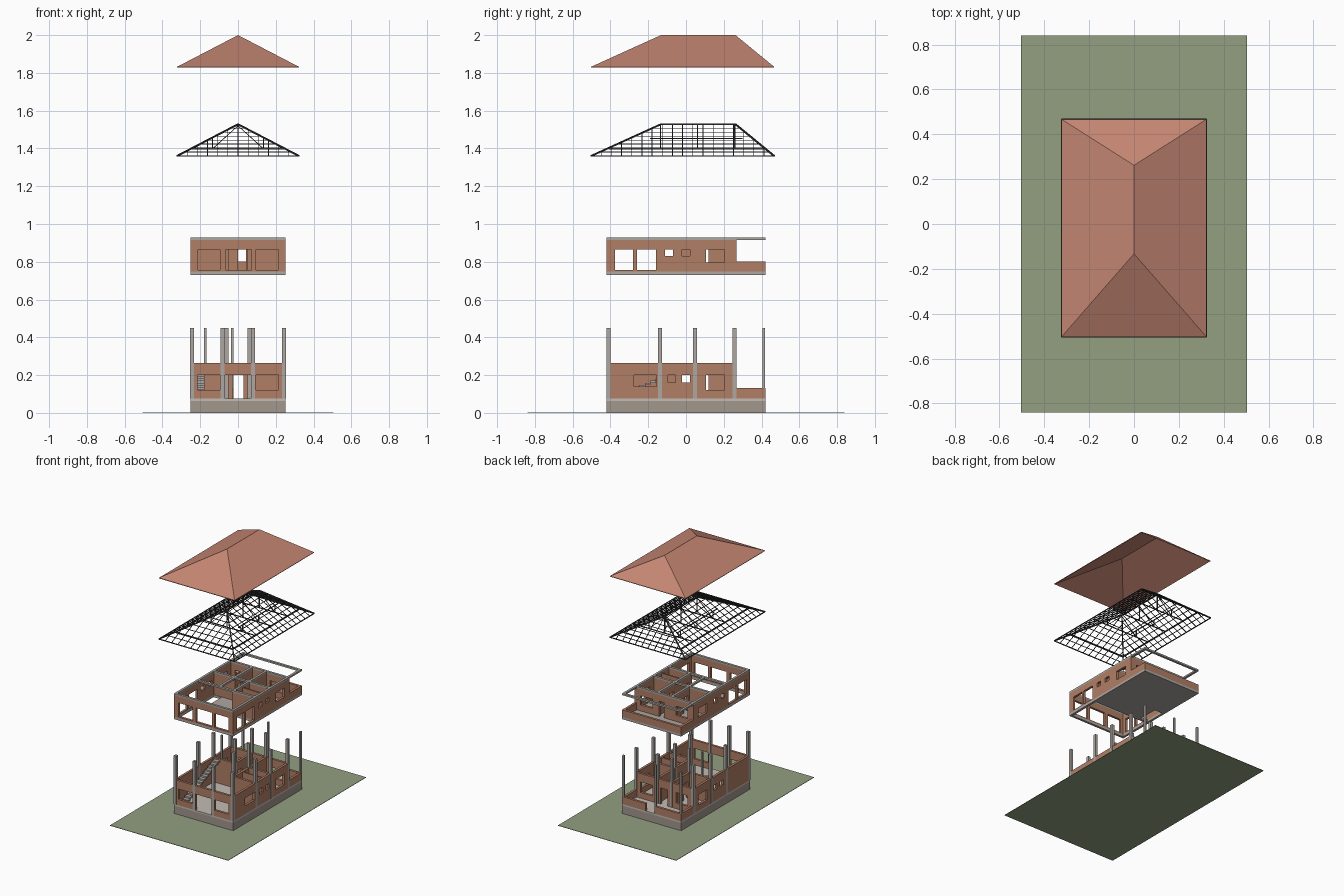
import bpy, bmesh
from mathutils import Vector

if "Cube" in bpy.data.objects:
    bpy.data.objects.remove(bpy.data.objects["Cube"])


def mat(name, r, g, b):
    m = bpy.data.materials.new(name)
    m.diffuse_color = (r, g, b, 1)
    m.use_nodes = True
    m.node_tree.nodes["Principled BSDF"].inputs["Base Color"].default_value = m.diffuse_color
    return m


BRICK = mat("brick", .44, .21, .13)
TILE = mat("roof_tile", .56, .24, .17)
GRASS = mat("grass", .29, .35, .22)
STONE = mat("stone", .36, .31, .27)
CONCRETE = mat("concrete", .42, .39, .36)
FLOOR = mat("floor", .55, .50, .46)
STEEL = mat("steel", .045, .045, .05)


def finish(bm, name, material):
    bmesh.ops.recalc_face_normals(bm, faces=bm.faces)
    me = bpy.data.meshes.new(name)
    bm.to_mesh(me)
    bm.free()
    ob = bpy.data.objects.new(name, me)
    me.materials.append(material)
    bpy.context.collection.objects.link(ob)
    return ob


def panel(bm, axis, pos, thick, rect, holes=()):
    """Slab across an axis, rect and holes are (u0, u1, v0, v1)."""
    us = sorted({c for r in (rect, *holes) for c in r[:2]})
    vs = sorted({c for r in (rect, *holes) for c in r[2:]})

    def point(u, v):
        w = pos - thick / 2
        return {'x': (w, u, v), 'y': (u, w, v), 'z': (u, v, w)}[axis]
    grid, faces = {}, []
    for a, b in zip(us, us[1:]):
        for c, d in zip(vs, vs[1:]):
            mu, mv = (a + b) / 2, (c + d) / 2
            if any(h[0] < mu < h[1] and h[2] < mv < h[3] for h in holes):
                continue
            corners = []
            for k in ((a, c), (b, c), (b, d), (a, d)):
                if k not in grid:
                    grid[k] = bm.verts.new(point(*k))
                corners.append(grid[k])
            faces.append(bm.faces.new(corners))
    ext = bmesh.ops.extrude_face_region(bm, geom=faces, use_keep_orig=True)
    move = Vector([thick if a == axis else 0 for a in 'xyz'])
    bmesh.ops.translate(bm, vec=move, verts=[
        v for v in ext['geom'] if isinstance(v, bmesh.types.BMVert)])


def box(bm, x0, x1, y0, y1, z0, z1):
    panel(bm, 'z', (z0 + z1) / 2, z1 - z0, (x0, x1, y0, y1))


def bar(bm, p, q, w=.004):
    p, q = Vector(p), Vector(q)
    d = q - p
    if d.length < .004:
        return
    rot = d.to_track_quat('Z', 'Y')
    new = bmesh.ops.create_cube(bm, size=1)['verts']
    for v in new:
        v.co = (p + q) / 2 + rot @ Vector((v.co.x * w, v.co.y * w, v.co.z * d.length))


T = .018                      # wall thickness
X, Y = .252, .42              # half footprint
XW, YW = X - T / 2, Y - T / 2
ROWS = (-.137, .048, .258)    # cross wall lines

# lawn, plinth and ground floor
bm = bmesh.new()
box(bm, -.505, .505, -.84, .84, 0, .003)
finish(bm, "lawn", GRASS)
bm = bmesh.new()
box(bm, -X, X, -Y, Y, .003, .063)
finish(bm, "plinth", STONE)
bm = bmesh.new()
box(bm, -X, X, -Y, Y, .063, .075)
finish(bm, "ground_floor_slab", FLOOR)

# ground storey walls
bm = bmesh.new()
z0, z1 = .075, .265
step = (.267, Y, .132, z1)
for s in (-1, 1):
    holes = [step, (-.095, -.055, .16, .2), (-.02, .02, .16, .2), (.105, .205, .12, .2)]
    if s == 1:
        holes.append((-.275, -.155, .14, .2))
    panel(bm, 'x', s * XW, T, (-Y, Y, z0, z1), holes)
inner = X - T
panel(bm, 'y', -YW, T, (-inner, inner, z0, z1),
      [(-.215, -.095, .12, .2), (-.07, .07, z0, .2), (.095, .215, .12, .2)])
panel(bm, 'y', .258, T, (-inner, inner, z0, z1),
      [(-.03, .03, z0, .2), (.1, .2, .12, .2), (-.2, -.1, .12, .2)])
panel(bm, 'y', YW, T, (-inner, inner, z0, .132), [(-.024, .05, z0, .132)])
panel(bm, 'y', -.137, T, (.051, inner, z0, z1))
panel(bm, 'y', .048, T, (.069, inner, z0, z1))
panel(bm, 'y', .048, T, (-inner, -.051, z0, z1))
panel(bm, 'y', -.04, .012, (.069, inner, z0, z1))
panel(bm, 'x', .06, T, (-.128, .249, z0, z1), [(-.02, .02, z0, .2), (.075, .12, z0, .2)])
panel(bm, 'x', -.06, T, (.057, .249, z0, z1), [(.075, .12, z0, .2)])
finish(bm, "ground_walls", BRICK)

# columns
bm = bmesh.new()
spots = [(s * .243, y, .0105) for s in (-1, 1) for y in (-.411, *ROWS)]
spots += [(-.082, -.411, .0105), (.08, -.411, .0105), (.06, -.137, .0105),
          (.06, .048, .0105), (-.06, .048, .0105), (.06, .258, .0105), (-.06, .258, .0105),
          (-.173, .048, .006), (-.03, .412, .006), (-.244, .412, .0075), (.244, .412, .0075)]
for x, y, r in spots:
    box(bm, x - r, x + r, y - r, y + r, .075, .45)
finish(bm, "columns", CONCRETE)

# staircase along the left wall
bm = bmesh.new()
for i in range(15):
    y, z = -.385 + i * .028, .087 + i * .012
    box(bm, -.226, -.178, y, y + .03, z - .012, z)
finish(bm, "staircase", CONCRETE)

# upper floor slab with open front hall and stairwell
bm = bmesh.new()
hall = (-inner, inner, -.402, -.146)
panel(bm, 'z', .739, .018, (-X, X, -Y, Y), [hall, (-inner, -.165, -.128, .036)])
finish(bm, "upper_floor_slab", CONCRETE)

# upper storey walls
bm = bmesh.new()
z0, z1, top = .748, .915, .865
for s in (-1, 1):
    panel(bm, 'x', s * XW, T, (-Y, Y, z0, z1),
          [(.267, Y, .802, z1), (-.375, -.28, .757, top), (-.26, -.16, .757, top),
           (-.11, -.07, .83, top), (-.02, .02, .83, top), (.105, .205, .795, top)])
panel(bm, 'y', -YW, T, (-inner, inner, z0, z1),
      [(-.213, -.095, .757, top), (-.065, .072, .757, top), (.095, .215, .757, top)])
panel(bm, 'y', .258, T, (-inner, inner, z0, z1),
      [(0, .042, z0, top), (.1, .2, .795, top), (-.2, -.1, .795, top)])
panel(bm, 'y', YW, T, (-inner, inner, z0, .802))
panel(bm, 'y', -.137, T, (.051, inner, z0, z1))
panel(bm, 'y', .048, T, (.069, inner, z0, z1))
panel(bm, 'y', .048, T, (-inner, -.051, z0, z1))
panel(bm, 'y', -.04, .012, (.069, inner, z0, z1))
panel(bm, 'x', .06, T, (-.128, .249, z0, z1), [(-.11, -.06, z0, top), (.075, .12, z0, top)])
panel(bm, 'x', -.06, T, (.057, .249, z0, z1), [(.075, .12, z0, top)])
finish(bm, "upper_walls", BRICK)

# ring beams on the upper walls
bm = bmesh.new()
rooms = [hall, (-inner, inner, .267, .402)]
for a, b in ((-inner, -.069), (-.051, .051), (.069, inner)):
    rooms += [(a, b, -.128, .039), (a, b, .057, .249)]
panel(bm, 'z', .9215, .013, (-X, X, -Y, Y), rooms)
finish(bm, "ring_beams", CONCRETE)

# hip roof outline shared by frame and covering
EX, YF, YB, RF, RB, H = .323, -.503, .467, -.133, .262, .168


def ring(t, z):
    x, f, b = EX * (1 - t), YF + (RF - YF) * t, YB + (RB - YB) * t
    return [Vector((sx * x, y, z + H * t)) for sx, y in ((-1, f), (1, f), (1, b), (-1, b))]


# roof frame: battens, hips, rafters and trusses
bm = bmesh.new()
zb = 1.36
for i in range(8):
    r = ring(i / 8, zb)
    for j in range(4):
        bar(bm, r[j], r[(j + 1) % 4], .006 if i == 0 else .004)
low, high = ring(0, zb), ring(1, zb)
for p, q in zip(low, high):
    bar(bm, p, q, .008)
bar(bm, high[0], high[2], .008)
for i in range(1, 18):
    y = YF + i * (YB - YF) / 18
    t = min(1, (y - YF) / (RF - YF), (YB - y) / (YB - RB))
    for s in (-1, 1):
        bar(bm, (s * EX, y, zb), (s * EX * (1 - t), y, zb + H * t))
for i in range(-5, 6):
    x = i * EX / 6
    t = 1 - abs(i) / 6
    bar(bm, (x, YF, zb), (x, YF + (RF - YF) * t, zb + H * t))
    bar(bm, (x, YB, zb), (x, YB + (RB - YB) * t, zb + H * t))
for y in (-.135, .06, .258):
    bar(bm, (-.245, y, 1.398), (.245, y, 1.398), .006)
    bar(bm, (0, y, 1.398), (0, y, 1.525), .006)
    for s in (-1, 1):
        bar(bm, (s * .135, y, 1.398), (s * .135, y, 1.455), .006)
        bar(bm, (s * .135, y, 1.398), (0, y, 1.52), .004)
for s in (-1, 1):
    bar(bm, (s * .135, -.19, 1.452), (s * .135, .3, 1.452), .006)
    bar(bm, (s * .245, -.41, 1.398), (s * .245, .41, 1.398), .006)
for y in (-.415, .415):
    bar(bm, (-.245, y, 1.398), (.245, y, 1.398), .006)
finish(bm, "roof_frame", STEEL)

# tiled roof covering
bm = bmesh.new()
lo = [bm.verts.new(p) for p in ring(0, 2 - H)]
f, b = [bm.verts.new((0, y, 2)) for y in (RF, RB)]
for face in ((lo[0], lo[1], f), (lo[1], lo[2], b, f), (lo[2], lo[3], b), (lo[3], lo[0], f, b)):
    bm.faces.new(face)
roof = finish(bm, "roof_covering", TILE)
mod = roof.modifiers.new("thickness", 'SOLIDIFY')
mod.thickness = .005
mod.offset = -1
